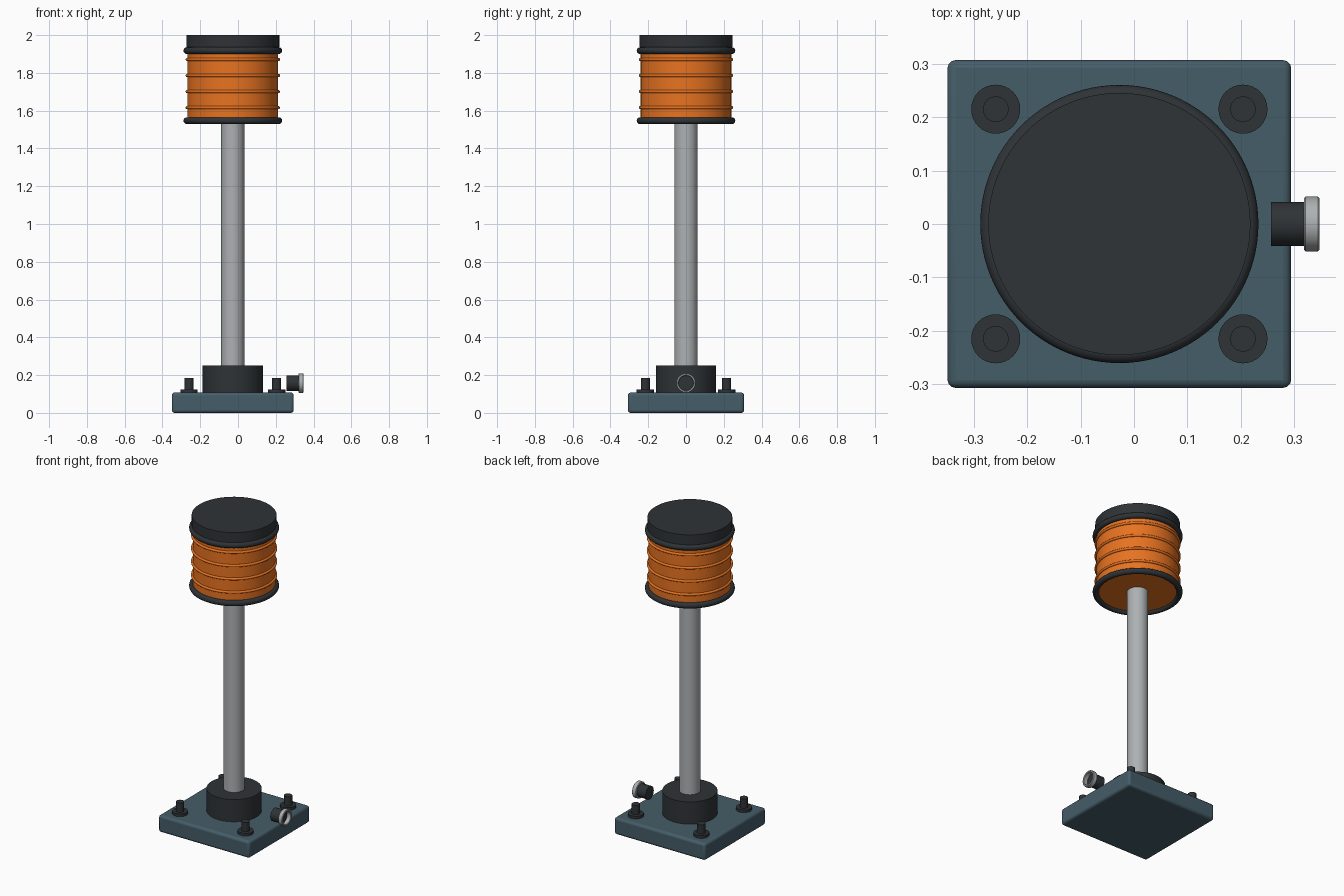
import bpy, math

if "Cube" in bpy.data.objects:
    bpy.data.objects.remove(bpy.data.objects["Cube"])

CX = -0.0275  # axis of the post


def material(name, rgb):
    m = bpy.data.materials.new(name)
    m.diffuse_color = (*rgb, 1)
    m.use_nodes = True
    m.node_tree.nodes["Principled BSDF"].inputs["Base Color"].default_value = m.diffuse_color
    return m


slate = material("slate", (0.06, 0.11, 0.14))
dark = material("dark", (0.028, 0.033, 0.037))
orange = material("orange", (0.80, 0.17, 0.015))
steel = material("steel", (0.42, 0.44, 0.45))


def finish(name, mat, bevel=0.0):
    ob = bpy.context.object
    ob.name = name
    ob.data.materials.append(mat)
    if bevel:
        b = ob.modifiers.new("bevel", "BEVEL")
        b.width, b.segments = bevel, 3
    bpy.ops.object.shade_smooth_by_angle(angle=math.radians(35))
    return ob


def rod(name, mat, x, y, z0, z1, r, bevel=0.0, sides=64):
    bpy.ops.mesh.primitive_cylinder_add(vertices=sides, radius=r, depth=z1 - z0,
                                        location=(x, y, (z0 + z1) / 2))
    return finish(name, mat, bevel)


def hoop(name, mat, z, major, minor):
    bpy.ops.mesh.primitive_torus_add(location=(CX, 0, z), major_radius=major, minor_radius=minor,
                                     major_segments=96, minor_segments=16)
    return finish(name, mat)


def lathe_x(name, mat, profile, z, sides=48):
    """Spin a closed (x, radius) profile round a horizontal axis along x."""
    verts, faces, n = [], [], len(profile)
    for i in range(sides):
        a = 2 * math.pi * i / sides
        verts += [(x, r * math.cos(a), z + r * math.sin(a)) for x, r in profile]
        for j in range(n):
            k, i2 = (j + 1) % n, (i + 1) % sides
            faces.append((i * n + j, i2 * n + j, i2 * n + k, i * n + k))
    me = bpy.data.meshes.new(name)
    me.from_pydata(verts, [], faces)
    ob = bpy.data.objects.new(name, me)
    bpy.context.collection.objects.link(ob)
    bpy.ops.object.select_all(action="DESELECT")
    ob.select_set(True)
    bpy.context.view_layer.objects.active = ob
    bpy.ops.object.mode_set(mode="EDIT")
    bpy.ops.mesh.select_all(action="SELECT")
    bpy.ops.mesh.normals_make_consistent(inside=False)
    bpy.ops.object.mode_set(mode="OBJECT")
    return finish(name, mat)


# Base plate with rounded edges
bpy.ops.mesh.primitive_cube_add(size=1, location=(CX, 0, 0.054))
bpy.context.object.scale = (0.645, 0.615, 0.108)
bpy.ops.object.transform_apply(location=False, rotation=False, scale=True)
finish("base_plate", slate, 0.015)

# Corner washers and studs
for sx in (-1, 1):
    for sy in (-1, 1):
        x, y = CX + sx * 0.232, sy * 0.2155
        rod("bolt_washer", dark, x, y, 0.106, 0.125, 0.046, sides=32)
        rod("bolt_stud", dark, x, y, 0.11, 0.184, 0.024, sides=32)

# Collar and post
rod("collar", dark, CX, 0, 0.10, 0.25, 0.16)
rod("post", steel, CX, 0, 0.20, 1.56, 0.0615)

# Lamp drum, thin ribs, end gaskets and cap
rod("lamp_drum", orange, CX, 0, 1.545, 1.935, 0.24, sides=96)
for z in (1.616, 1.701, 1.786, 1.871):
    hoop("drum_rib", orange, z, 0.242, 0.008)
hoop("lower_gasket", dark, 1.547, 0.243, 0.018)
hoop("upper_gasket", dark, 1.918, 0.243, 0.018)
rod("lamp_cap", dark, CX, 0, 1.936, 2.0, 0.246, sides=96)

# Cable gland on the right: dark body with a steel nut ring
bpy.ops.mesh.primitive_cylinder_add(vertices=48, radius=0.041, depth=0.064,
                                    location=(0.289, 0, 0.158), rotation=(0, math.pi / 2, 0))
finish("gland_body", dark)
lathe_x("gland_nut", steel, [(0.319, 0.039), (0.319, 0.0485), (0.322, 0.0515), (0.345, 0.0515),
                             (0.348, 0.0485), (0.348, 0.042), (0.345, 0.039)], 0.158)
